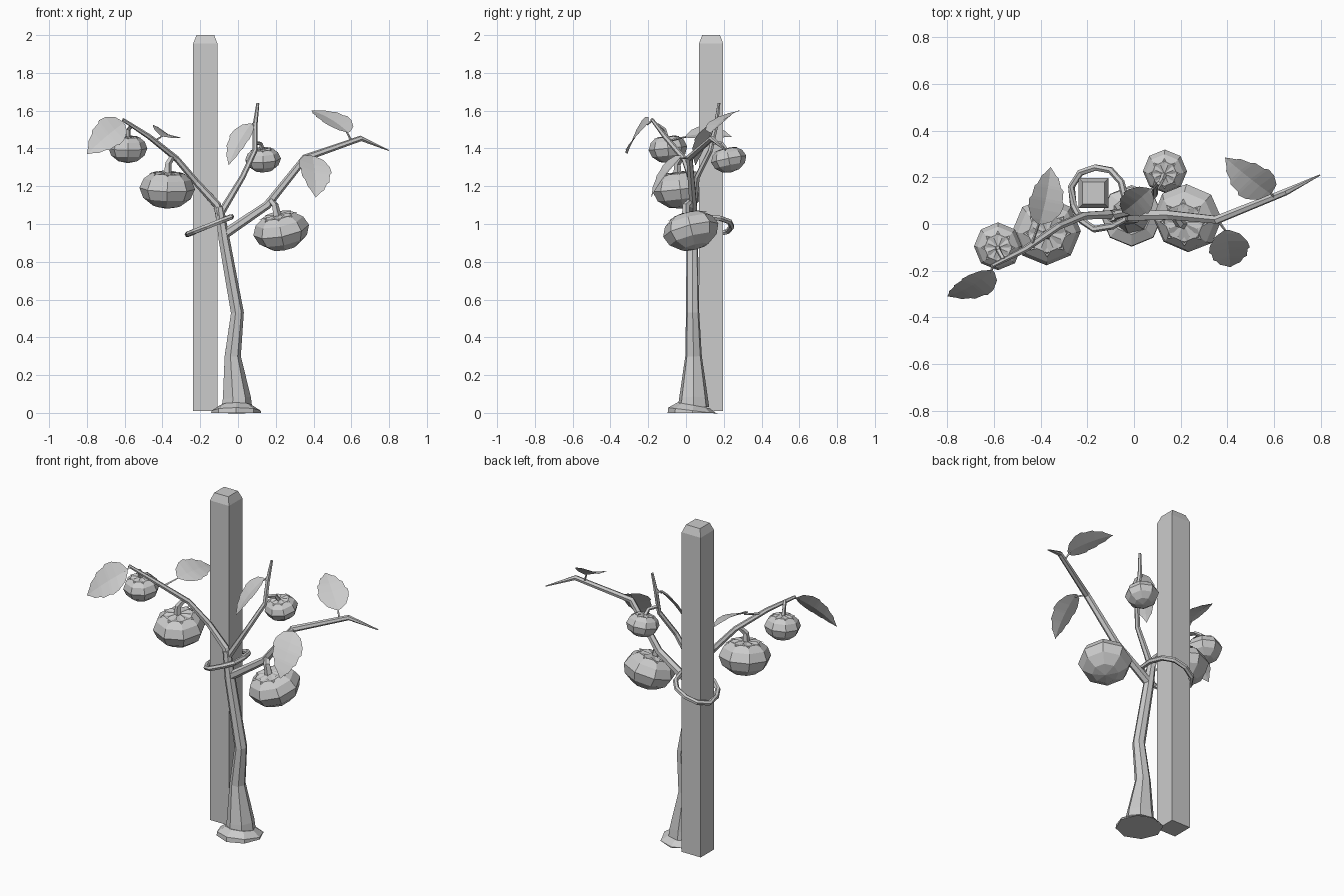
import bpy, bmesh, math
from mathutils import Vector, Matrix

if "Cube" in bpy.data.objects:
    bpy.data.objects.remove(bpy.data.objects["Cube"])


def finish(name, bm):
    bmesh.ops.recalc_face_normals(bm, faces=bm.faces)
    me = bpy.data.meshes.new(name)
    bm.to_mesh(me)
    bm.free()
    ob = bpy.data.objects.new(name, me)
    bpy.context.collection.objects.link(ob)
    return ob


def tube(name, rows, sides=6, closed=False):
    """Faceted tube through rows of (x, y, z, radius)."""
    bm = bmesh.new()
    pts = [Vector(r[:3]) for r in rows]
    n = len(pts)
    rings, u = [], None
    for i, p in enumerate(pts):
        if closed:
            a, b = pts[i - 1], pts[(i + 1) % n]
        else:
            a, b = pts[max(i - 1, 0)], pts[min(i + 1, n - 1)]
        t = (b - a).normalized()
        if u is None:
            u = Vector((1, 0, 0)) if abs(t.x) < 0.8 else Vector((0, 0, 1))
        u = (u - t * u.dot(t)).normalized()
        v = t.cross(u)
        rings.append([bm.verts.new(p + rows[i][3] * (u * math.cos(k * math.tau / sides)
                      + v * math.sin(k * math.tau / sides))) for k in range(sides)])
    for i in range(n if closed else n - 1):
        r, s = rings[i], rings[(i + 1) % n]
        for k in range(sides):
            j = (k + 1) % sides
            bm.faces.new((r[k], r[j], s[j], s[k]))
    if not closed:
        bm.faces.new(rings[0])
        bm.faces.new(rings[-1])
    return finish(name, bm)


def place(ob, loc, lean):
    """Tilt an object so its axis leans by (x, y), then move it."""
    rot = Vector((0, 0, 1)).rotation_difference(Vector((lean[0], lean[1], 1))).to_matrix().to_4x4()
    ob.data.transform(Matrix.Translation(loc) @ rot)


def fruit(name, loc, r, h, lean):
    # Eight-sided squat body
    sides = 8
    prof = [(0.5, -0.86), (0.88, -0.45), (1.03, 0.08), (0.88, 0.58), (0.58, 0.9), (0.2, 0.86)]
    bm = bmesh.new()
    rings = [[bm.verts.new((r * a * math.cos(k * math.tau / sides), r * a * math.sin(k * math.tau / sides), h * z))
              for k in range(sides)] for a, z in prof]
    for lo, hi in zip(rings, rings[1:]):
        for k in range(sides):
            j = (k + 1) % sides
            bm.faces.new((lo[k], lo[j], hi[j], hi[k]))
    for ring, z in ((rings[0], -1), (rings[-1], 0.8)):
        c = bm.verts.new((0, 0, h * z))
        for k in range(sides):
            bm.faces.new((ring[k], ring[(k + 1) % sides], c))
    place(finish(name, bm), loc, lean)
    # Star-shaped calyx lying on top
    bm = bmesh.new()
    c = bm.verts.new((0, 0, h * 0.95))
    star = []
    for k in range(16):
        a, z = ((0.72, 0.84), (0.45, 0.96))[k % 2]
        ang = k * math.tau / 16
        star.append(bm.verts.new((r * a * math.cos(ang), r * a * math.sin(ang), h * z)))
    for k in range(16):
        bm.faces.new((c, star[k], star[(k + 1) % 16]))
    place(finish(name + "_calyx", bm), loc, lean)


def leaf(name, root, base, tip, width):
    # Serrated blade folded at the midrib, arched along its length
    root, base, tip, w = (Vector(v) for v in (root, base, tip, width))
    axis = tip - base
    w = w / 2
    nrm = axis.cross(w).normalized()
    if nrm.z < 0:
        nrm.negate()
    prof = [(0, 0.12), (0.08, 0.6), (0.25, 0.92), (0.4, 1.0), (0.45, 0.88),
            (0.63, 0.82), (0.68, 0.66), (0.83, 0.48), (0.87, 0.32)]
    bm = bmesh.new()
    rows = []
    for t, s in prof:
        mid = base + axis * t + nrm * 0.06 * t * (1 - t)
        rows.append([bm.verts.new(mid + w * s * e + nrm * 0.015 * s * abs(e)) for e in (-1, 0, 1)])
    end = bm.verts.new(tip)
    for a, b in zip(rows, rows[1:]):
        for k in (0, 1):
            bm.faces.new((a[k], a[k + 1], b[k + 1], b[k]))
    for k in (0, 1):
        bm.faces.new((rows[-1][k], rows[-1][k + 1], end))
    finish(name, bm)
    tube(name + "_petiole", [(*root, 0.007), (*(base + axis * 0.06), 0.004)], 4)


# Square support stake with chamfered top
bm = bmesh.new()
levels = [[bm.verts.new((-0.173 + sx * s, 0.133 + sy * s, z)) for sx, sy in ((-1, -1), (1, -1), (1, 1), (-1, 1))]
          for s, z in ((0.064, 0.01), (0.064, 1.955), (0.047, 2.0))]
for lo, hi in zip(levels, levels[1:]):
    for k in range(4):
        j = (k + 1) % 4
        bm.faces.new((lo[k], lo[j], hi[j], hi[k]))
bm.faces.new(levels[0])
bm.faces.new(levels[-1])
finish("stake", bm)

# Trunk and flared root collar
tube("trunk", [(-0.01, 0.04, 0.03, 0.085), (-0.01, 0.04, 0.08, 0.078), (-0.03, 0.04, 0.3, 0.045),
               (-0.005, 0.035, 0.53, 0.036), (-0.075, 0.033, 0.92, 0.031), (-0.1, 0.035, 1.09, 0.024)], 7)
tube("root_collar", [(-0.01, 0.035, 0.0, 0.132), (-0.01, 0.035, 0.012, 0.13), (-0.01, 0.04, 0.04, 0.086)], 8)

# Branches
tube("left_branch", [(-0.095, 0.035, 1.04, 0.024), (-0.11, 0.04, 1.1, 0.021), (-0.22, 0.035, 1.22, 0.018),
                     (-0.325, -0.01, 1.345, 0.016), (-0.47, -0.11, 1.462, 0.014), (-0.61, -0.18, 1.553, 0.009)])
tube("middle_branch", [(-0.095, 0.035, 1.05, 0.02), (0.025, 0.06, 1.25, 0.015), (0.09, 0.13, 1.39, 0.014),
                       (0.09, 0.158, 1.52, 0.013), (0.105, 0.175, 1.64, 0.008)])
tube("right_branch", [(-0.08, 0.035, 0.94, 0.026), (0.155, 0.038, 1.1, 0.022), (0.355, 0.018, 1.35, 0.019),
                      (0.65, 0.137, 1.453, 0.015), (0.797, 0.21, 1.39, 0.003)])

# Sloping tie looped round stake and trunk
loop = [(-0.268, 0.16), (-0.23, 0.22), (-0.165, 0.242), (-0.1, 0.23), (-0.055, 0.18), (-0.035, 0.1),
        (-0.04, 0.02), (-0.09, -0.008), (-0.17, -0.022), (-0.225, 0.015), (-0.26, 0.08)]
tube("tie", [(x, y, 0.945 + (x + 0.268) * 0.4, 0.015) for x, y in loop], 6, True)

# Fruit with stems
fruit("outer_left_fruit", (-0.583, -0.095, 1.395), 0.1, 0.073, (0, -0.1))
fruit("inner_left_fruit", (-0.375, -0.03, 1.18), 0.143, 0.1, (0.03, -0.12))
fruit("right_fruit", (0.23, 0.027, 0.96), 0.146, 0.1, (-0.2, -0.25))
fruit("back_fruit", (0.133, 0.227, 1.338), 0.092, 0.066, (-0.05, -0.2))
tube("outer_left_stem", [(-0.583, -0.1, 1.445, 0.014), (-0.58, -0.115, 1.5, 0.011), (-0.56, -0.15, 1.525, 0.01)], 5)
tube("inner_left_stem", [(-0.375, -0.045, 1.25, 0.024), (-0.37, -0.045, 1.32, 0.018), (-0.345, -0.02, 1.36, 0.014)], 5)
tube("right_stem", [(0.21, 0.0, 1.03, 0.024), (0.195, 0.0, 1.1, 0.019), (0.17, 0.035, 1.13, 0.015)], 5)
tube("back_stem", [(0.13, 0.215, 1.385, 0.014), (0.12, 0.19, 1.425, 0.011), (0.09, 0.14, 1.43, 0.01)], 5)

# Leaves: stalk root, blade base, tip, width vector
leaf("left_tip_leaf", (-0.6, -0.178, 1.55), (-0.605, -0.2, 1.535), (-0.8, -0.31, 1.37), (0.11, -0.07, -0.13))
leaf("left_inner_leaf", (-0.44, -0.09, 1.44), (-0.405, 0.0, 1.465), (-0.357, 0.245, 1.46), (0.15, -0.03, -0.07))
leaf("middle_leaf", (0.092, 0.158, 1.54), (0.07, 0.15, 1.53), (-0.05, 0.05, 1.31), (0.105, -0.09, -0.02))
leaf("right_lower_leaf", (0.36, 0.015, 1.35), (0.395, -0.025, 1.36), (0.412, -0.185, 1.14), (0.175, 0.025, -0.04))
leaf("right_upper_leaf", (0.6, 0.118, 1.44), (0.585, 0.13, 1.485), (0.39, 0.285, 1.6), (0.13, 0.11, 0.03))
